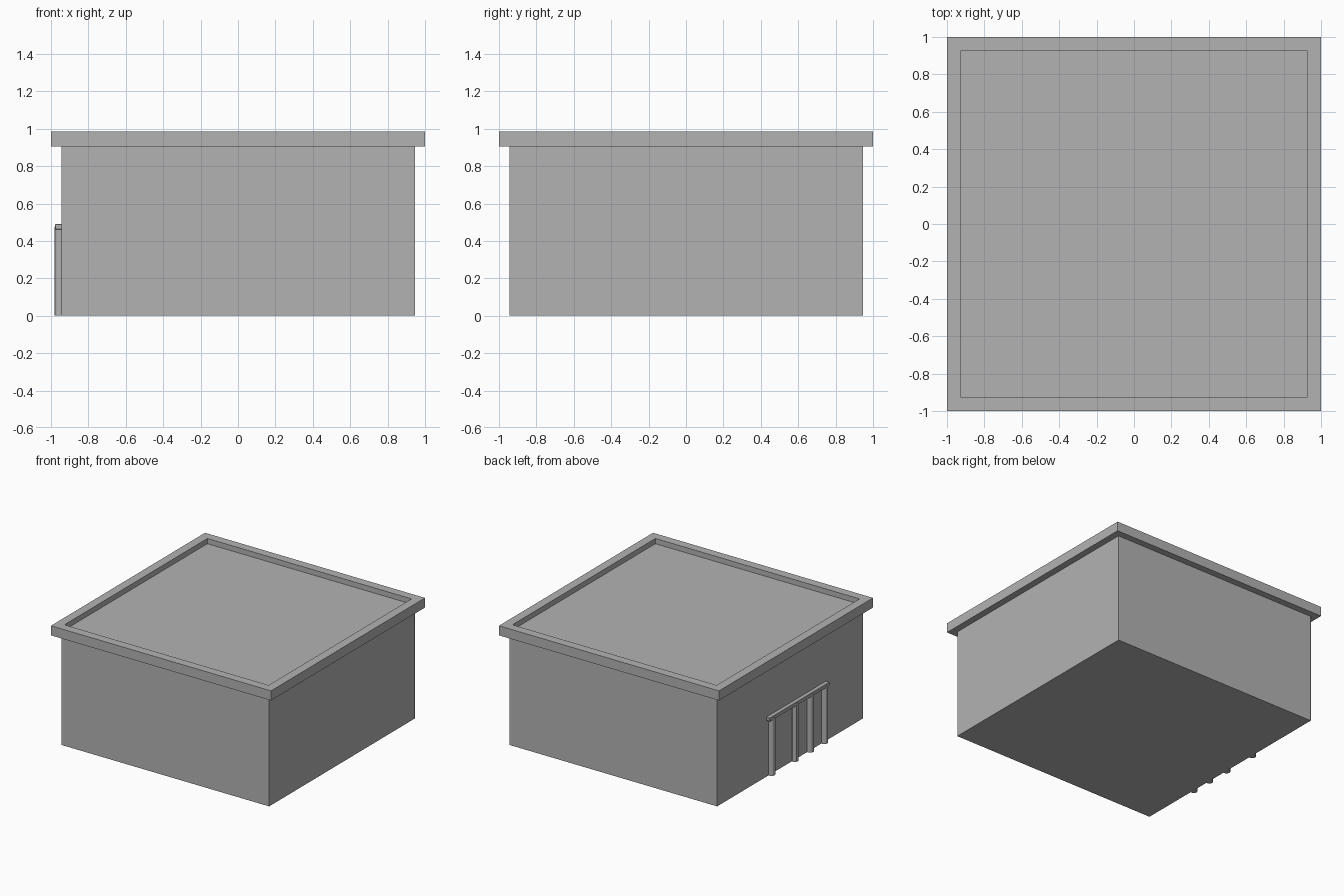
import bpy, bmesh
from mathutils import Matrix, Vector

cube = bpy.data.objects.get("Cube")
if cube:
    bpy.data.objects.remove(cube, do_unlink=True)

grey = bpy.data.materials.new("plain grey")
grey.use_nodes = True
colour = (0.45, 0.45, 0.45, 1)
grey.diffuse_color = colour
grey.node_tree.nodes["Principled BSDF"].inputs["Base Color"].default_value = colour


def finish(name, bm):
    bmesh.ops.recalc_face_normals(bm, faces=bm.faces)
    mesh = bpy.data.meshes.new(name)
    bm.to_mesh(mesh)
    bm.free()
    mesh.materials.append(grey)
    obj = bpy.data.objects.new(name, mesh)
    bpy.context.collection.objects.link(obj)
    return obj


def box(lo, hi):
    lo, hi = Vector(lo), Vector(hi)
    bm = bmesh.new()
    place = Matrix.Translation((lo + hi) / 2) @ Matrix.Diagonal((*(hi - lo), 1))
    bmesh.ops.create_cube(bm, size=1, matrix=place)
    return bm


# Walls
wall, eave = 0.945, 0.906
finish("building_walls", box((-wall, -wall, 0), (wall, wall, eave)))

# Overhanging roof slab with a sunken deck behind its parapet
top, parapet, depth = 0.985, 0.072, 0.043
bm = box((-1, -1, eave), (1, 1, top))
bm.normal_update()
deck = max(bm.faces, key=lambda f: f.calc_center_median().z)
bmesh.ops.inset_region(bm, faces=[deck], thickness=parapet, use_even_offset=True)
pit = bmesh.ops.extrude_face_region(bm, geom=[deck])["geom"]
bmesh.ops.delete(bm, geom=[deck], context="FACES_ONLY")
floor = [v for v in pit if isinstance(v, bmesh.types.BMVert)]
bmesh.ops.translate(bm, verts=floor, vec=(0, 0, -depth))
# Slightly rounded inner corners
inner = [e for e in bm.edges
         if abs(e.verts[0].co.z - e.verts[1].co.z) > 0.01
         and abs(e.verts[0].co.x) < 0.95]
bmesh.ops.bevel(bm, geom=inner, offset=0.008, segments=2, affect="EDGES", profile=0.5)
finish("roof_slab", bm)

# Half-embedded round posts on the side wall
for i, y in enumerate((0.25, -0.05, -0.25, -0.435), 1):
    bm = bmesh.new()
    bmesh.ops.create_cone(bm, cap_ends=True, segments=12, radius1=0.028, radius2=0.028,
                          depth=0.475, matrix=Matrix.Translation((-0.953, y, 0.2375)))
    post = finish(f"side_post_{i}", bm)
    bpy.context.view_layer.objects.active = post
    bpy.ops.object.select_all(action="DESELECT")
    post.select_set(True)
    bpy.ops.object.shade_smooth_by_angle()

# Rail across the posts
rail = finish("side_rail", box((-0.978, -0.47, 0.46), (-0.94, 0.306, 0.49)))
bevel = rail.modifiers.new("softened_edges", "BEVEL")
bevel.width = 0.003
bevel.segments = 1
